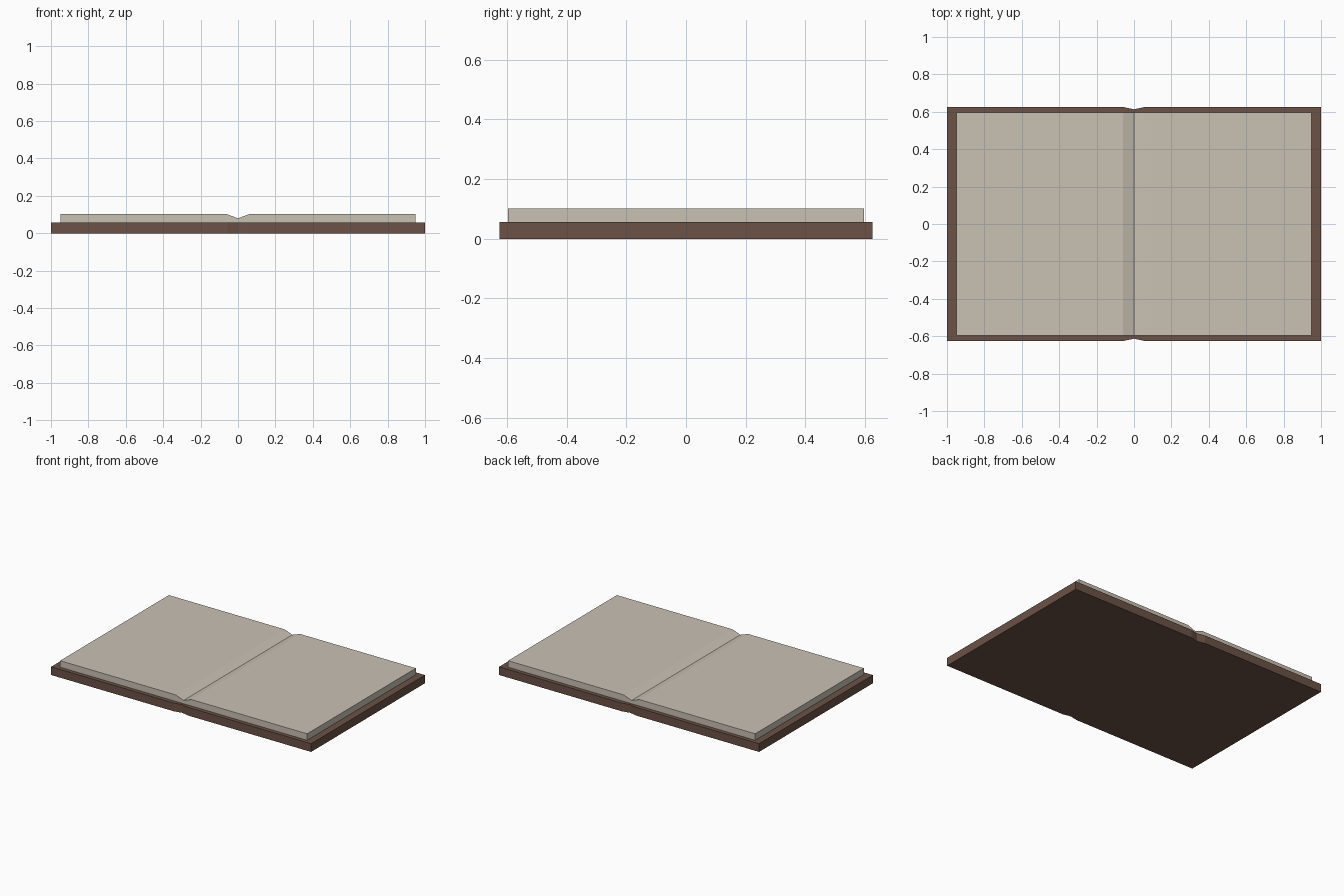
import bpy, bmesh
from mathutils import Vector

if "Cube" in bpy.data.objects:
    bpy.data.objects.remove(bpy.data.objects["Cube"])


def material(name, srgb):
    lin = [(c / 255 / 12.92) if c < 11 else ((c / 255 + 0.055) / 1.055) ** 2.4 for c in srgb]
    m = bpy.data.materials.new(name)
    m.diffuse_color = (*lin, 1)
    m.use_nodes = True
    m.node_tree.nodes["Principled BSDF"].inputs["Base Color"].default_value = m.diffuse_color
    return m


def prism(name, outline, offset, mat):
    """Extrude a closed outline of 3D points along offset."""
    bm = bmesh.new()
    face = bm.faces.new([bm.verts.new(p) for p in outline])
    out = bmesh.ops.extrude_face_region(bm, geom=[face])
    moved = [g for g in out["geom"] if isinstance(g, bmesh.types.BMVert)]
    bmesh.ops.translate(bm, verts=moved, vec=Vector(offset))
    bmesh.ops.recalc_face_normals(bm, faces=bm.faces)
    mesh = bpy.data.meshes.new(name)
    bm.to_mesh(mesh)
    bm.free()
    mesh.materials.append(mat)
    obj = bpy.data.objects.new(name, mesh)
    bpy.context.collection.objects.link(obj)
    return obj


leather = material("brown_leather", (107, 82, 70))
paper = material("cream_paper", (201, 193, 180))

COVER_TOP, PAGE_TOP, GUTTER = 0.057, 0.102, 0.08

# Cover: flat board with a small notch at each end of the spine
front = [(-1, -0.625), (-0.055, -0.625), (0, -0.613), (0.055, -0.625), (1, -0.625)]
outline = front + [(-x, -y) for x, y in front]
prism("cover", [(x, y, 0) for x, y in outline], (0, 0, COVER_TOP), leather)

# Pages: open block with a V-shaped gutter down the middle
half = [(0.95, COVER_TOP), (0.95, PAGE_TOP), (0.06, PAGE_TOP)]
profile = half + [(0, GUTTER)] + [(-x, z) for x, z in reversed(half)]
prism("pages", [(x, -0.597, z) for x, z in profile], (0, 1.194, 0), paper)
